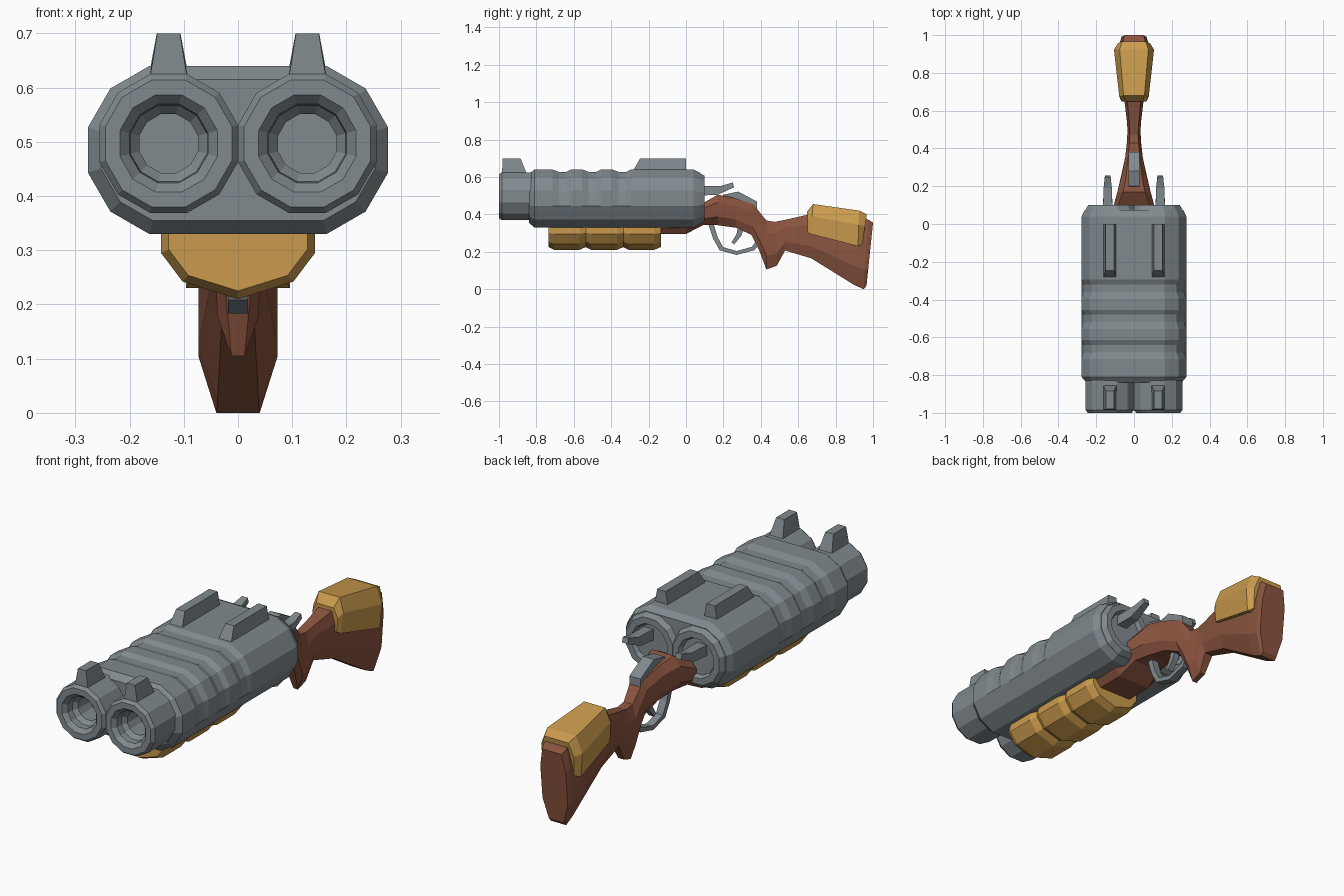
import bpy, bmesh, math


def material(name, color):
    m = bpy.data.materials.new(name)
    m.diffuse_color = (*color, 1)
    return m


STEEL = material("steel grey", (0.22, 0.255, 0.275))
WOOD = material("red brown wood", (0.26, 0.09, 0.05))
TAN = material("golden tan", (0.60, 0.33, 0.075))


def make(name, verts, faces, mat):
    me = bpy.data.meshes.new(name)
    me.from_pydata(verts, [], faces)
    bm = bmesh.new()
    bm.from_mesh(me)
    bmesh.ops.recalc_face_normals(bm, faces=bm.faces)
    bm.to_mesh(me)
    bm.free()
    me.materials.append(mat)
    ob = bpy.data.objects.new(name, me)
    bpy.context.collection.objects.link(ob)
    return ob


def loft(name, rings, mat):
    """Skin equal-length rings of points and cap both ends."""
    n = len(rings[0])
    verts = [p for r in rings for p in r]
    faces = [(a * n + i, a * n + (i + 1) % n, (a + 1) * n + (i + 1) % n, (a + 1) * n + i)
             for a in range(len(rings) - 1) for i in range(n)]
    faces += [tuple(range(n)), tuple(range(len(verts) - n, len(verts)))]
    return make(name, verts, faces, mat)


def lathe(name, cx, cz, profile, mat, n=12):
    """Rings of (radius, y) around an axis along y, flats facing up and sideways."""
    ang = [2 * math.pi * (i + 0.5) / n for i in range(n)]
    return loft(name, [[(cx + r * math.cos(a), y, cz + r * math.sin(a)) for a in ang]
                       for r, y in profile], mat)


def slab(name, cx, outline, widths, mat):
    """Side outline of (y, z) points, with a half width for each point."""
    return loft(name, [[(cx + s * w, y, z) for (y, z), w in zip(outline, widths)]
                       for s in (-1, 1)], mat)


# Barrel casing: wide rounded hull with three dips across its upper half
def casing_ring(y, r, dip=0.0):
    pts = []
    for i in range(12):
        a = 2 * math.pi * (i + 0.5) / 12
        c, s = math.cos(a), math.sin(a)
        d = dip if s > 0.1 else 0
        pts.append((math.copysign(0.122, c) + (r - d) * c, y, 0.485 + (r - d) * s))
    return pts


rings = [casing_ring(-0.84, 0.135), casing_ring(-0.81, 0.1605)]
for yc in (-0.66, -0.50, -0.34):
    rings += [casing_ring(yc - 0.055, 0.1605), casing_ring(yc - 0.02, 0.1605, 0.013),
              casing_ring(yc + 0.02, 0.1605, 0.013), casing_ring(yc + 0.045, 0.1605)]
rings += [casing_ring(0.04, 0.1605), casing_ring(0.075, 0.143)]
loft("barrel_casing", rings, STEEL)

for side, s in (("left", -1), ("right", 1)):
    # Muzzle with stepped hollow bore
    lathe(side + "_muzzle", s * 0.128, 0.497,
          [(0.1325, -0.80), (0.1325, -0.985), (0.121, -1.0), (0.093, -1.0), (0.075, -0.98),
           (0.073, -0.95), (0.056, -0.93), (0.056, -0.82)], STEEL)
    # Breech ring with recessed disc
    lathe(side + "_breech", s * 0.122, 0.485,
          [(0.14, 0.04), (0.14, 0.075), (0.125, 0.10), (0.095, 0.10), (0.085, 0.08)], STEEL)
    # Sights
    slab(side + "_front_sight", s * 0.128,
         [(-0.985, 0.59), (-0.98, 0.70), (-0.885, 0.70), (-0.845, 0.60)],
         [0.039, 0.021, 0.021, 0.039], STEEL)
    slab(side + "_rear_sight", s * 0.128,
         [(-0.285, 0.63), (-0.245, 0.70), (0.0, 0.70), (0.0, 0.63)],
         [0.035, 0.022, 0.022, 0.035], STEEL)
    # Hammer
    slab(side + "_hammer", s * 0.139,
         [(0.07, 0.50), (0.07, 0.55), (0.19, 0.553), (0.25, 0.57), (0.257, 0.545),
          (0.17, 0.505)], [0.027, 0.025, 0.022, 0.015, 0.015, 0.022], STEEL)

# Fore grip: three bulging segments
GRIP = [(0.142, 0.36), (0.142, 0.295), (0.102, 0.242), (0.0, 0.210),
        (-0.102, 0.242), (-0.142, 0.295), (-0.142, 0.36)]
for k in range(3):
    y0 = -0.735 + 0.2 * k
    loft("fore_grip_segment_%d" % (k + 1),
         [[(x * f, y0 + dy, 0.36 + (z - 0.36) * f) for x, z in GRIP]
          for dy, f in ((0, 0.90), (0.03, 1.0), (0.165, 1.0), (0.20, 0.90))], TAN)


# Stock: sections given as bottom y, z, top y, z and half widths at top, middle, bottom
def section(yb, zb, yt, zt, wt, wm, wb):
    half = [(wt, 1.0), (wm, 0.75), (wm, 0.28), (wb, 0.0)]
    pts = half + [(-w, t) for w, t in reversed(half)]
    return [(w, yb + (yt - yb) * t, zb + (zt - zb) * t) for w, t in pts]


STOCK = [
    (-0.14, 0.295, -0.14, 0.40, 0.10, 0.11, 0.085),
    (0.00, 0.295, 0.00, 0.42, 0.10, 0.11, 0.085),
    (0.09, 0.342, 0.09, 0.46, 0.085, 0.11, 0.07),
    (0.17, 0.342, 0.17, 0.505, 0.058, 0.088, 0.055),
    (0.27, 0.328, 0.25, 0.490, 0.042, 0.066, 0.042),
    (0.35, 0.290, 0.36, 0.455, 0.030, 0.046, 0.030),
    (0.39, 0.210, 0.395, 0.410, 0.027, 0.042, 0.022),
    (0.43, 0.105, 0.43, 0.367, 0.024, 0.038, 0.012),
    (0.485, 0.125, 0.475, 0.360, 0.022, 0.035, 0.014),
    (0.53, 0.207, 0.53, 0.371, 0.024, 0.036, 0.022),
    (0.67, 0.165, 0.66, 0.400, 0.036, 0.052, 0.030),
    (0.90, 0.022, 0.88, 0.395, 0.055, 0.073, 0.038),
    (0.95, 0.000, 0.975, 0.372, 0.058, 0.073, 0.040),
    (0.965, 0.018, 1.0, 0.355, 0.050, 0.066, 0.040),
]
loft("stock", [section(*r) for r in STOCK], WOOD)

# Cheek rest: flared block wrapped over the top of the stock
CHEEK = [(0.650, 0.305, 0.648, 0.415, 0.045, 0.066),
         (0.665, 0.295, 0.680, 0.455, 0.055, 0.078),
         (0.920, 0.230, 0.925, 0.420, 0.076, 0.106),
         (0.942, 0.240, 0.967, 0.400, 0.062, 0.085)]
loft("cheek_rest", [[(wt, yt, zt), (wb, yb + (yt - yb) * 0.6, zb + (zt - zb) * 0.6),
                     (wb * 0.9, yb, zb), (-wb * 0.9, yb, zb),
                     (-wb, yb + (yt - yb) * 0.6, zb + (zt - zb) * 0.6), (-wt, yt, zt)]
                    for yb, zb, yt, zt, wt, wb in CHEEK], TAN)

# Top lever on the wrist
slab("top_lever", 0, [(0.19, 0.48), (0.20, 0.505), (0.28, 0.522), (0.38, 0.468),
                      (0.38, 0.43), (0.28, 0.46)], [0.029] * 6, STEEL)

# Trigger guard: flat strip swept along a bow
OUTER = [(0.115, 0.36), (0.145, 0.27), (0.18, 0.208), (0.27, 0.183), (0.365, 0.208), (0.40, 0.25)]
INNER = [(0.145, 0.36), (0.168, 0.28), (0.198, 0.225), (0.27, 0.204), (0.352, 0.226), (0.38, 0.265)]
loft("trigger_guard", [[(-0.018, *o), (0.018, *o), (0.018, *i), (-0.018, *i)]
                       for o, i in zip(OUTER, INNER)], STEEL)

# Trigger
slab("trigger", 0, [(0.28, 0.34), (0.315, 0.34), (0.295, 0.285), (0.258, 0.24),
                    (0.243, 0.25), (0.27, 0.295)], [0.014] * 6, STEEL)
